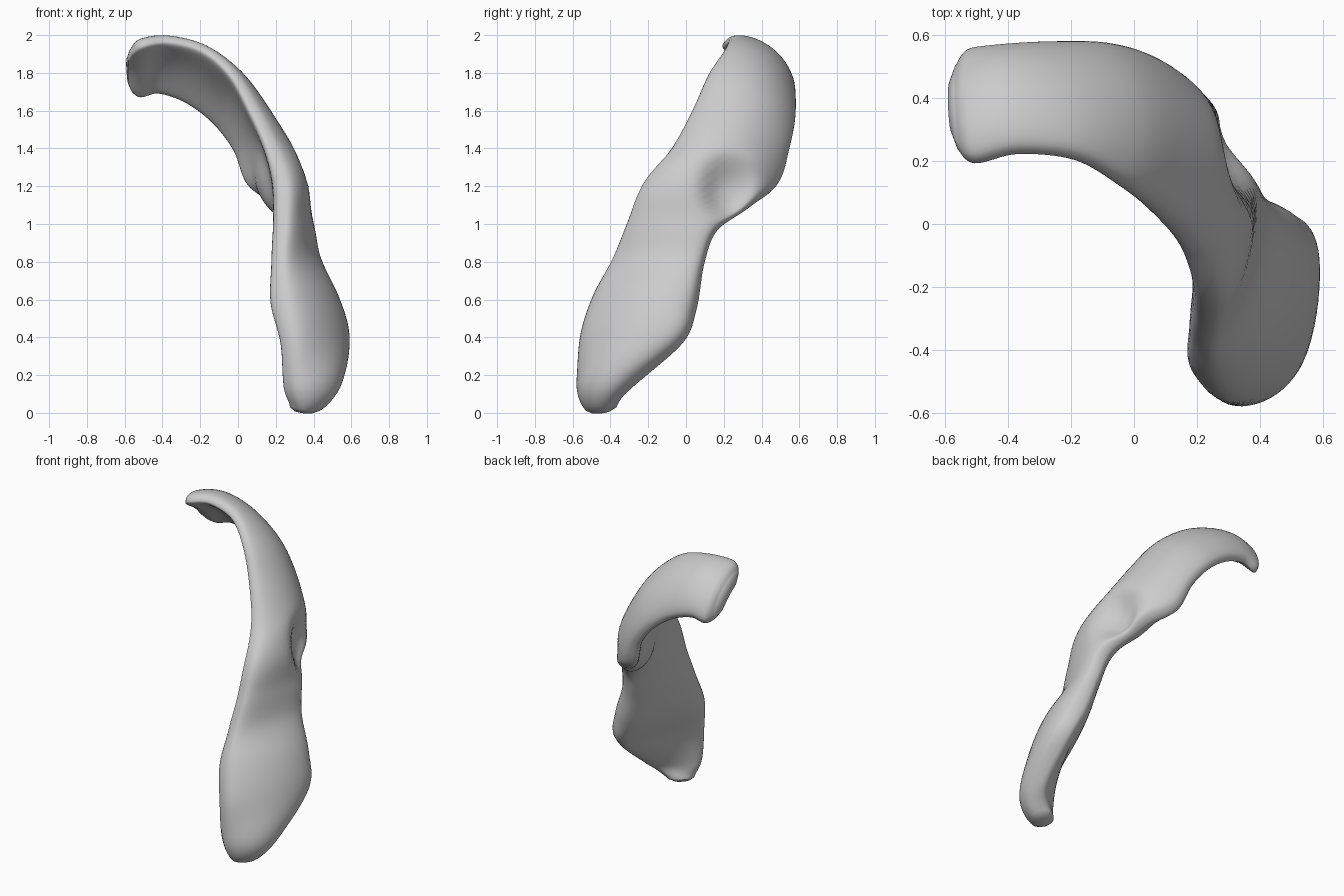
import bpy, bmesh, math
from mathutils import Vector

cube = bpy.data.objects.get("Cube")
if cube:
    bpy.data.objects.remove(cube, do_unlink=True)

bone = bpy.data.materials.new("bone_grey")
bone.use_nodes = True
GREY = (0.6, 0.6, 0.6, 1)
bone.diffuse_color = GREY
bone.node_tree.nodes["Principled BSDF"].inputs["Base Color"].default_value = GREY

# Stations: front edge, back edge, (half thickness, outward bulge)
STATIONS = [
    ((.31, -.50, .022), (.40, -.40, .022), (.07, .00)),
    ((.28, -.53, .14), (.51, -.32, .15), (.10, .03)),
    ((.27, -.53, .38), (.53, -.05, .38), (.11, .04)),
    ((.225, -.46, .60), (.47, .025, .57), (.12, .03)),
    ((.22, -.37, .80), (.39, .075, .80), (.09, .01)),
    ((.235, -.29, 1.0), (.34, .15, .98), (.09, .01)),
    ((.235, -.21, 1.2), (.24, .34, 1.12), (.10, .045)),
    ((.175, -.055, 1.4), (.08, .47, 1.22), (.09, .095)),
    ((.08, .05, 1.6), (.00, .53, 1.40), (.075, .08)),
    ((-.03, .135, 1.79), (-.12, .56, 1.55), (.065, .07)),
    ((-.18, .22, 1.92), (-.27, .56, 1.66), (.06, .05)),
    ((-.37, .24, 1.97), (-.42, .55, 1.71), (.06, .05)),
    ((-.51, .21, 1.95), (-.52, .535, 1.69), (.06, .05)),
    ((-.563, .25, 1.91), (-.563, .49, 1.71), (.04, .04)),
]
STEPS, SIDES = 8, 48


def catmull(p0, p1, p2, p3, t):
    return 0.5 * (2 * p1 + (p2 - p0) * t + (2 * p0 - 5 * p1 + 4 * p2 - p3) * t * t
                  + (3 * p1 - p0 - 3 * p2 + p3) * t ** 3)


def sample(column):
    """Smooth curve through one column of the stations."""
    pts = [Vector(s[column]) for s in STATIONS]
    pts = [pts[0]] + pts + [pts[-1]]
    out = []
    for i in range(len(pts) - 3):
        out += [catmull(*pts[i:i + 4], k / STEPS) for k in range(STEPS)]
    return out + [pts[-1]]


front, back, shape = sample(0), sample(1), sample(2)
mid = [(a + b) / 2 for a, b in zip(front, back)]

# Loft curved cross-sections along the blade
bm = bmesh.new()
rings = []
for i, (a, b, s) in enumerate(zip(front, back, shape)):
    tangent = mid[min(i + 1, len(mid) - 1)] - mid[max(i - 1, 0)]
    outward = (b - a).cross(tangent).normalized()
    edge = (a - b).normalized()
    ring = []
    for k in range(SIDES):
        ang = math.tau * k / SIDES
        c, n = math.cos(ang), math.sin(ang)
        wave = math.copysign(abs(n) ** 0.65, n)
        p = mid[i] + (a - b) / 2 * c + edge * c * s[0] * 0.2
        p += outward * (s[0] * wave + s[1] * (1 - c * c))
        # Hollow in the blade beside the rear notch, deeper on the outer face
        d2 = ((p.y - .22) / .12) ** 2 + ((p.z - 1.19) / .15) ** 2
        p -= outward * (0.07 + 0.03 * wave) * math.exp(-d2 ** 1.5)
        ring.append(bm.verts.new(p))
    rings.append(ring)
for r, q in zip(rings, rings[1:]):
    for k in range(SIDES):
        j = (k + 1) % SIDES
        bm.faces.new((r[k], r[j], q[j], q[k]))

# Rounded ends
for ring, inner in ((rings[0], rings[1]), (rings[-1], rings[-2])):
    centre = sum((v.co for v in ring), Vector()) / SIDES
    push = centre - sum((v.co for v in inner), Vector()) / SIDES
    cap = [bm.verts.new(centre + (v.co - centre) * 0.6 + push.normalized() * 0.02) for v in ring]
    for k in range(SIDES):
        j = (k + 1) % SIDES
        bm.faces.new((ring[k], ring[j], cap[j], cap[k]))
    bm.faces.new(cap)
bmesh.ops.recalc_face_normals(bm, faces=bm.faces)

mesh = bpy.data.meshes.new("curved_bone_blade")
bm.to_mesh(mesh)
bm.free()
mesh.materials.append(bone)
blade = bpy.data.objects.new("curved_bone_blade", mesh)
bpy.context.collection.objects.link(blade)
bpy.context.view_layer.objects.active = blade
blade.select_set(True)
bpy.ops.object.shade_smooth_by_angle(angle=math.radians(50))
